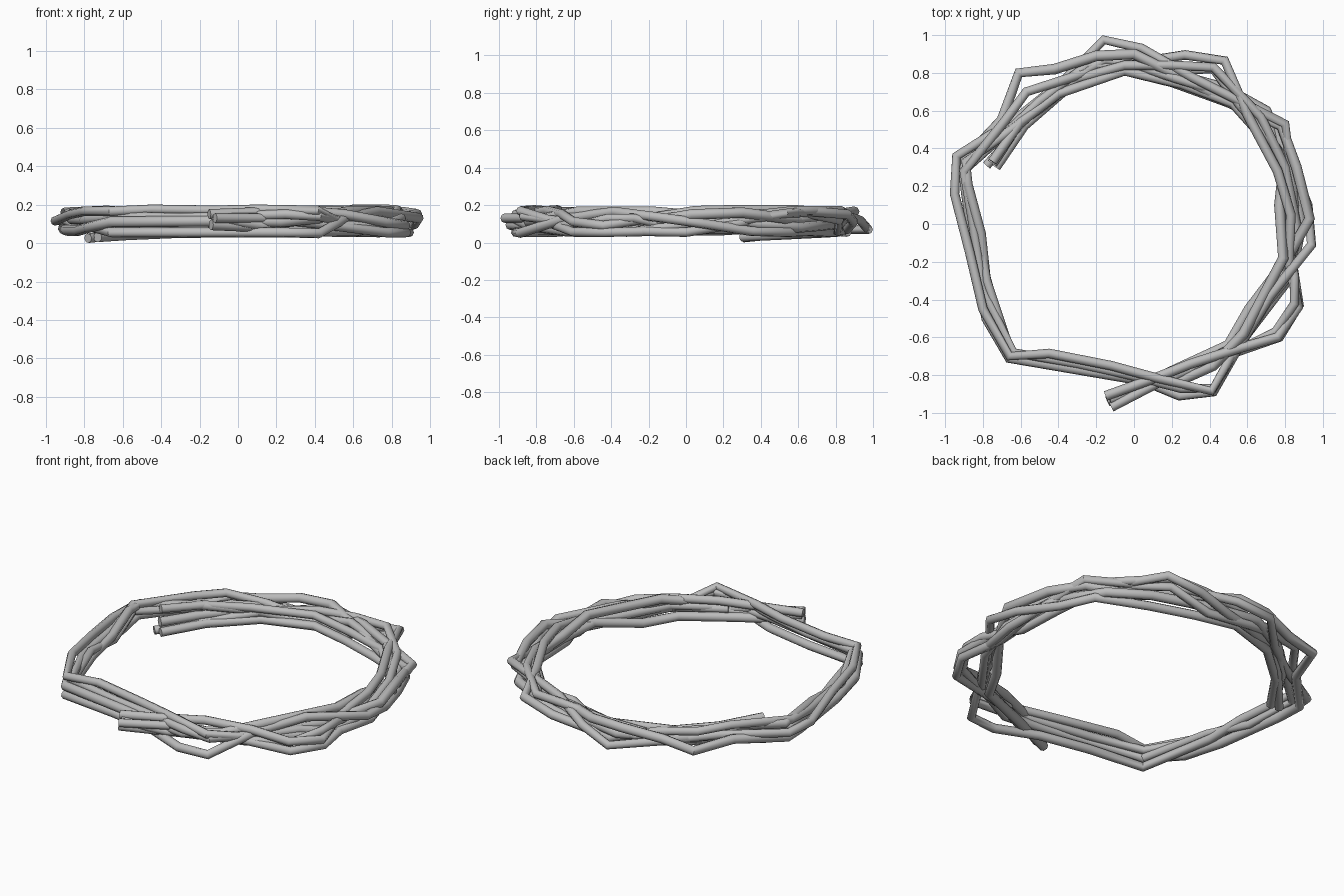
import bpy
import math

bark = bpy.data.materials.new("grey_bark")
bark.diffuse_color = (0.5, 0.5, 0.5, 1.0)


def vine(name, radius, points):
    """Sweep an eight-sided tube along a bent path."""
    curve = bpy.data.curves.new(name, 'CURVE')
    curve.dimensions = '3D'
    curve.bevel_depth = radius
    curve.bevel_resolution = 2
    curve.use_fill_caps = True
    spline = curve.splines.new('POLY')
    spline.points.add(len(points) - 1)
    for p, co in zip(spline.points, points):
        p.co = (*co, 1.0)
    curve.materials.append(bark)
    obj = bpy.data.objects.new(name, curve)
    bpy.context.collection.objects.link(obj)
    bpy.ops.object.select_all(action='DESELECT')
    obj.select_set(True)
    bpy.context.view_layer.objects.active = obj
    bpy.ops.object.convert(target='MESH')
    bpy.ops.object.shade_smooth_by_angle(angle=math.radians(50))
    return obj


# Each vine starts at the loose front end, winds about one and a half turns
# anticlockwise and finishes at the loose end inside the left side.
vine("vine_upper", 0.026, [
    (-.15, -.91, .15), (.10, -.82, .16), (.30, -.74, .17), (.55, -.66, .15),
    (.76, -.60, .11), (.87, -.44, .09), (.82, -.20, .13), (.83, .05, .17),
    (.76, .28, .175), (.60, .58, .175), (.48, .865, .15), (.27, .895, .11),
    (.05, .86, .07), (-.15, .82, .06), (-.40, .70, .10), (-.62, .52, .14),
    (-.89, .33, .15), (-.88, .21, .155), (-.81, -.05, .12), (-.785, -.28, .09),
    (-.66, -.71, .055), (-.30, -.75, .055), (.00, -.81, .055), (.24, -.91, .055),
    (.42, -.89, .05), (.56, -.64, .13), (.72, -.38, .165), (.94, -.11, .13),
    (.92, .10, .10), (.82, .35, .06), (.74, .55, .055), (.45, .66, .06),
    (.20, .75, .055), (-.05, .81, .055), (-.35, .72, .05), (-.58, .52, .04),
    (-.73, .30, .03)])

vine("vine_outer", 0.025, [
    (-.12, -.97, .13), (.15, -.83, .13), (.42, -.72, .10), (.77, -.60, .055),
    (.875, -.43, .055), (.83, -.15, .06), (.85, .10, .09), (.80, .53, .155),
    (.50, .68, .165), (.30, .78, .17), (.04, .93, .12), (-.16, .975, .07),
    (-.37, .76, .07), (-.62, .56, .10), (-.94, .36, .12), (-.95, .16, .115),
    (-.87, -.15, .15), (-.80, -.45, .165), (-.66, -.70, .165), (-.45, -.685, .175),
    (-.12, -.75, .17), (.10, -.81, .175), (.41, -.885, .17), (.54, -.66, .10),
    (.80, -.32, .055), (.87, -.05, .09), (.80, .30, .14), (.67, .57, .17),
    (.42, .83, .17), (.20, .84, .165), (-.05, .84, .14), (-.30, .77, .10),
    (-.56, .56, .05), (-.78, .31, .025)])

vine("vine_lower", 0.028, [
    (-.14, -.94, .095), (.20, -.78, .08), (.50, -.64, .06), (.61, -.45, .06),
    (.80, -.20, .11), (.93, .03, .15), (.86, .30, .16), (.78, .52, .13),
    (.55, .62, .11), (.30, .75, .14), (.00, .90, .165), (-.20, .89, .155),
    (-.42, .82, .12), (-.61, .80, .09), (-.70, .55, .09), (-.91, .33, .075),
    (-.89, .18, .065), (-.83, -.25, .065), (-.78, -.50, .08), (-.66, -.71, .11),
    (.00, -.82, .115), (.22, -.84, .11), (.42, -.75, .13), (.58, -.58, .165),
    (.79, -.18, .165), (.77, .10, .14), (.80, .38, .10), (.70, .60, .08),
    (.48, .72, .09), (.15, .81, .10), (-.15, .87, .10), (-.42, .73, .09),
    (-.62, .52, .08), (-.75, .32, .08)])

vine("vine_inner", 0.025, [
    (-.13, -.93, .125), (.12, -.84, .09), (.35, -.74, .12), (.57, -.63, .11),
    (.70, -.42, .10), (.84, -.25, .06), (.89, .00, .055), (.84, .28, .10),
    (.72, .45, .15), (.56, .63, .16), (.42, .82, .12), (.15, .81, .06),
    (-.10, .86, .055), (-.35, .77, .13), (-.57, .70, .16), (-.68, .55, .17),
    (-.90, .28, .16), (-.86, .05, .12), (-.80, -.35, .12), (-.64, -.68, .14),
    (-.30, -.74, .13), (-.02, -.80, .14), (.25, -.87, .15), (.42, -.87, .14),
    (.55, -.64, .11), (.78, -.26, .10), (.80, .05, .10), (.77, .36, .12),
    (.52, .64, .13), (.25, .74, .12), (-.05, .81, .12), (-.40, .69, .12),
    (-.60, .54, .14), (-.75, .33, .155)])

# Filler vine tucked into the right, back and left of the bundle
vine("vine_filler", 0.024, [
    (.25, -.77, .12), (.55, -.67, .09), (.75, -.57, .09), (.85, -.42, .13),
    (.85, -.28, .13), (.80, .00, .07), (.79, .25, .07), (.72, .52, .11),
    (.45, .70, .13), (.22, .77, .165), (.00, .84, .10), (-.25, .84, .10),
    (-.50, .65, .13), (-.68, .48, .12), (-.90, .28, .12), (-.83, .00, .075),
    (-.78, -.30, .13), (-.65, -.69, .10)])
